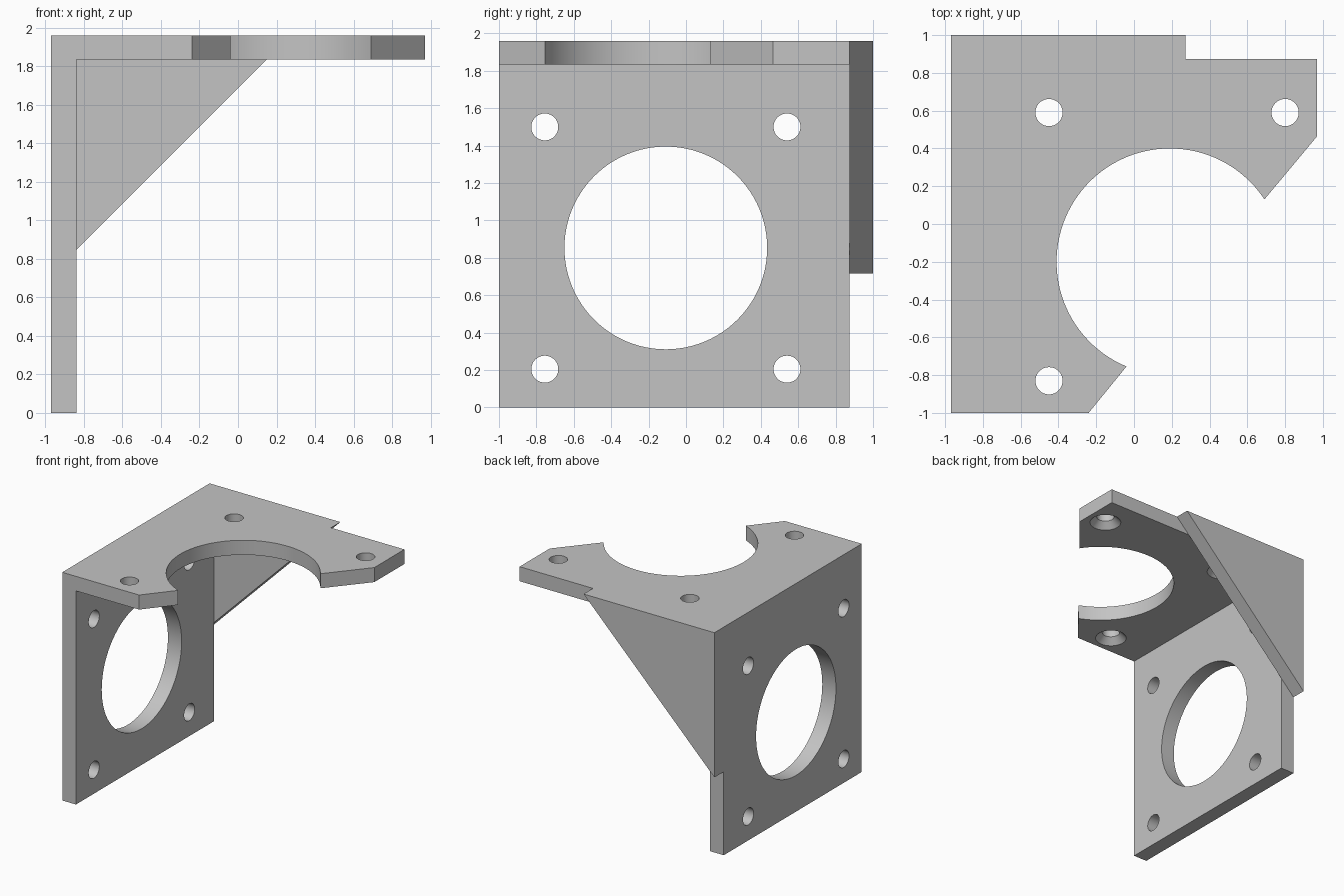
import bpy, bmesh, math
from mathutils import Matrix, Vector

if "Cube" in bpy.data.objects:
    bpy.data.objects.remove(bpy.data.objects["Cube"], do_unlink=True)

LEFT, RIGHT, TOP = -0.97, 0.97, 1.96
THICK, INNER_Y, HOLE = 0.125, 0.873, 0.072

metal = bpy.data.materials.new("grey metal")
metal.use_nodes = True
metal.diffuse_color = (0.55, 0.55, 0.55, 1)
metal.node_tree.nodes["Principled BSDF"].inputs["Base Color"].default_value = metal.diffuse_color


def make_object(name, bm):
    bmesh.ops.recalc_face_normals(bm, faces=bm.faces)
    mesh = bpy.data.meshes.new(name)
    bm.to_mesh(mesh)
    bm.free()
    mesh.materials.append(metal)
    obj = bpy.data.objects.new(name, mesh)
    bpy.context.collection.objects.link(obj)
    return obj


def prism(name, outline, depth):
    """Extrude a closed outline along a depth vector."""
    bm = bmesh.new()
    face = bm.faces.new([bm.verts.new(p) for p in outline])
    result = bmesh.ops.extrude_face_region(bm, geom=[face], use_keep_orig=True)
    moved = [v for v in result["geom"] if isinstance(v, bmesh.types.BMVert)]
    bmesh.ops.translate(bm, verts=moved, vec=depth)
    return make_object(name, bm)


def drill(bm, centre, r1, r2, depth, axis="Z", segments=48):
    """Add a cylinder or cone to a cutter mesh."""
    turn = Matrix.Rotation(math.pi / 2, 4, "Y") if axis == "X" else Matrix()
    bmesh.ops.create_cone(bm, cap_ends=True, segments=segments, radius1=r1, radius2=r2,
                          depth=depth, matrix=Matrix.Translation(centre) @ turn)


def combine(target, tool, operation):
    """Apply a boolean and discard the tool."""
    mod = target.modifiers.new(operation, "BOOLEAN")
    mod.operation, mod.solver, mod.object = operation, "EXACT", tool
    bpy.context.view_layer.update()
    graph = bpy.context.evaluated_depsgraph_get()
    mesh = bpy.data.meshes.new_from_object(target.evaluated_get(graph))
    target.modifiers.clear()
    target.data = mesh
    bpy.data.objects.remove(tool, do_unlink=True)


# Top plate: arm outline with the large round bite
centre, radius = Vector((0.19, -0.2)), 0.6
start, end = math.atan2(0.33, 0.5), math.atan2(-0.555, -0.23) + 2 * math.pi
arc = [(centre.x + radius * math.cos(a), centre.y + radius * math.sin(a))
       for a in (start + (end - start) * i / 64 for i in range(65))]
outline = [(LEFT, -1), (LEFT, INNER_Y), (RIGHT, INNER_Y), (RIGHT, 0.465)] + arc + [(-0.24, -1)]
bracket = prism("motor_bracket", [(x, y, TOP - THICK) for x, y in outline], (0, 0, THICK))

# Upright plate
side = prism("upright_plate", [(LEFT, -1, 0), (LEFT, INNER_Y, 0), (LEFT, INNER_Y, TOP), (LEFT, -1, TOP)],
             (0.13, 0, 0))
combine(bracket, side, "UNION")

# Triangular gusset along the back
gusset = prism("gusset", [(LEFT, INNER_Y, 0.717), (LEFT, INNER_Y, TOP), (0.273, INNER_Y, TOP)],
               (0, 1 - INNER_Y, 0))
combine(bracket, gusset, "UNION")

# Screw holes and bearing opening
bm = bmesh.new()
for x, y in ((-0.45, 0.59), (0.8, 0.59), (-0.45, -0.83)):
    drill(bm, (x, y, TOP), HOLE, HOLE, 0.6)
for y in (-0.755, 0.54):
    for z in (0.205, 1.5):
        drill(bm, (LEFT, y, z), HOLE, HOLE, 0.4, "X")
drill(bm, (LEFT, -0.108, 0.853), 0.542, 0.542, 0.4, "X", 96)
combine(bracket, make_object("hole_cutter", bm), "DIFFERENCE")

# Countersinks under the top plate
bm = bmesh.new()
for x, y in ((-0.45, 0.59), (0.8, 0.59), (-0.45, -0.83)):
    drill(bm, (x, y, TOP - THICK), 0.18, HOLE, 0.108)
combine(bracket, make_object("countersink_cutter", bm), "DIFFERENCE")

# Smooth bores, crisp edges
bpy.ops.object.select_all(action="DESELECT")
bracket.select_set(True)
bpy.context.view_layer.objects.active = bracket
bpy.ops.object.shade_smooth_by_angle(angle=math.radians(25))
